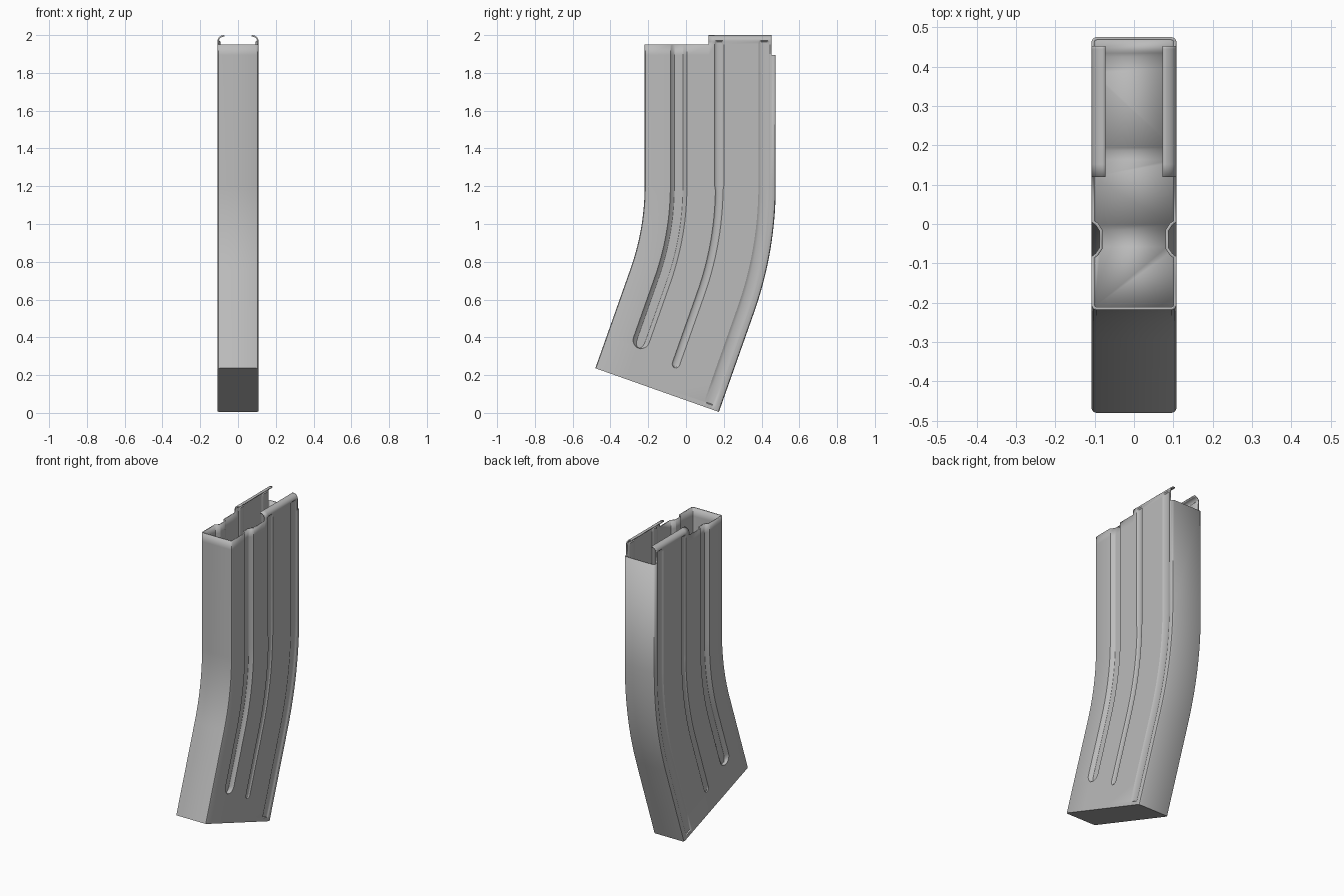
import bpy, bmesh, math
from mathutils import Vector

cube = bpy.data.objects.get("Cube")
if cube:
    bpy.data.objects.remove(cube)

HALF, MID, DEPTH = 0.108, 0.128, 0.347      # half width, centre y, half depth
BEND_Z, RADIUS, ANGLE = 1.2, 1.66, 0.34     # where and how the body curves
BOTTOM = 0.078                              # path value at the floor
LIP_Z, LIP_R = 1.965, 0.035
FRONT_TOP, BACK_TOP = 1.95, 1.895

# Pressed grooves: centre y, half width, depth, lower end, upper end, round end
GROOVES = [
    (-0.039, 0.044, 0.020, 0.255, 3, True),
    (0.176, 0.024, 0.007, 0.22, 1.97, True),
    (0.414, 0.031, 0.007, 0.10, 1.97, False),
]
SECTION = [(-1, 0), (-0.8, 0.55), (-0.5, 1), (0.5, 1), (0.8, 0.55), (1, 0)]

steel = bpy.data.materials.new("grey steel")
steel.use_nodes = True
colour = (0.5, 0.5, 0.5, 1)
steel.diffuse_color = colour
steel.node_tree.nodes["Principled BSDF"].inputs["Base Color"].default_value = colour


def place(x, y, t):
    """Put a cross-section point on the straight, curved or slanted stretch."""
    if t >= BEND_Z:
        return Vector((x, y, t))
    arc = BEND_Z - t
    a = min(arc / RADIUS, ANGLE)
    rest = max(0, arc - RADIUS * ANGLE)
    r = RADIUS + y - MID
    return Vector((x, MID - RADIUS + r * math.cos(a) - rest * math.sin(a),
                   BEND_Z - r * math.sin(a) - rest * math.cos(a)))


def groove_points(groove, t):
    y, half, depth, low, high, rounded = groove
    inside = low < t < high
    w = half
    if rounded:
        if t < BEND_Z and depth < 0.01:
            w *= 0.85
        k = max(0, min(1, 1 - (t - low) / half))
        w *= max(0.3, math.sqrt(1 - k * k))
    d = depth if inside else 0
    return [(HALF - d * f, y + s * w) for s, f in SECTION]


def half_ring(t):
    """Front to back along the left wall, as (x, y)."""
    front, back, c = MID - DEPTH, MID + DEPTH, 0.012
    q = c * 0.3
    pts = [(HALF - c, front), (HALF - q, front + q), (HALF, front + c)]
    pts += groove_points(GROOVES[0], t)
    pts.append((HALF, 0.12))
    pts += groove_points(GROOVES[1], t) + groove_points(GROOVES[2], t)
    pts += [(HALF, 0.452), (HALF, back - c), (HALF - q, back - q), (HALF - c, back)]
    return pts


def full_ring(t):
    half = half_ring(t)
    return half + [(-x, y) for x, y in reversed(half)]


def finish(bm, name, thickness):
    bmesh.ops.delete(bm, geom=[v for v in bm.verts if not v.link_faces], context='VERTS')
    bmesh.ops.recalc_face_normals(bm, faces=bm.faces)
    mesh = bpy.data.meshes.new(name)
    bm.to_mesh(mesh)
    bm.free()
    mesh.materials.append(steel)
    obj = bpy.data.objects.new(name, mesh)
    bpy.context.collection.objects.link(obj)
    solid = obj.modifiers.new("sheet thickness", 'SOLIDIFY')
    solid.thickness, solid.offset = thickness, -1
    bpy.ops.object.select_all(action='DESELECT')
    obj.select_set(True)
    bpy.context.view_layer.objects.active = obj
    bpy.ops.object.shade_smooth_by_angle(angle=math.radians(30))
    return obj


# Heights of the rings: bend steps, groove ends, rim steps and lip
rows = {BOTTOM, BEND_Z, BEND_Z - 0.02, BACK_TOP, FRONT_TOP, 1.964}
rows |= {BEND_Z - RADIUS * ANGLE * i / 14 for i in range(1, 15)}
for y, half, depth, low, high, rounded in GROOVES:
    steps = (0, 0.06, 0.2, 0.4, 0.7, 1) if rounded else (0, 0.15)
    rows |= {low + half * s for s in steps}
rows = sorted(rows)

# Folded sheet body
bm = bmesh.new()
rings = [[bm.verts.new(place(x, y, t)) for x, y in full_ring(t)] for t in rows]
heights = list(rows)
for i in range(7):
    a = math.pi / 2 * i / 6
    z = LIP_Z + 0.006 + (LIP_R - 0.006) * math.sin(a)
    inset = LIP_R * (1 - math.cos(a))
    rings.append([bm.verts.new((math.copysign(abs(x) - inset, x), y, z))
                  for x, y in full_ring(2)])
    heights.append(z)

layout = full_ring(2)
count = len(layout)
for i in range(count):
    j = (i + 1) % count
    (xa, ya), (xb, yb) = layout[i], layout[j]
    y = (ya + yb) / 2
    limit = FRONT_TOP if y < 0.12 else BACK_TOP if y > 0.452 else 2.01
    for k in range(len(rings) - 1):
        if heights[k + 1] <= limit + 0.0001:
            bm.faces.new((rings[k][i], rings[k][j], rings[k + 1][j], rings[k + 1][i]))
bm.faces.new(rings[0])
finish(bm, "magazine_body", 0.008)

# Flat platform closing the inside
bm = bmesh.new()
bm.faces.new([bm.verts.new((x * 0.96, MID + (y - MID) * 0.985, BEND_Z))
              for x, y in full_ring(BEND_Z + 0.1)])
finish(bm, "inner_platform", 0.006)
